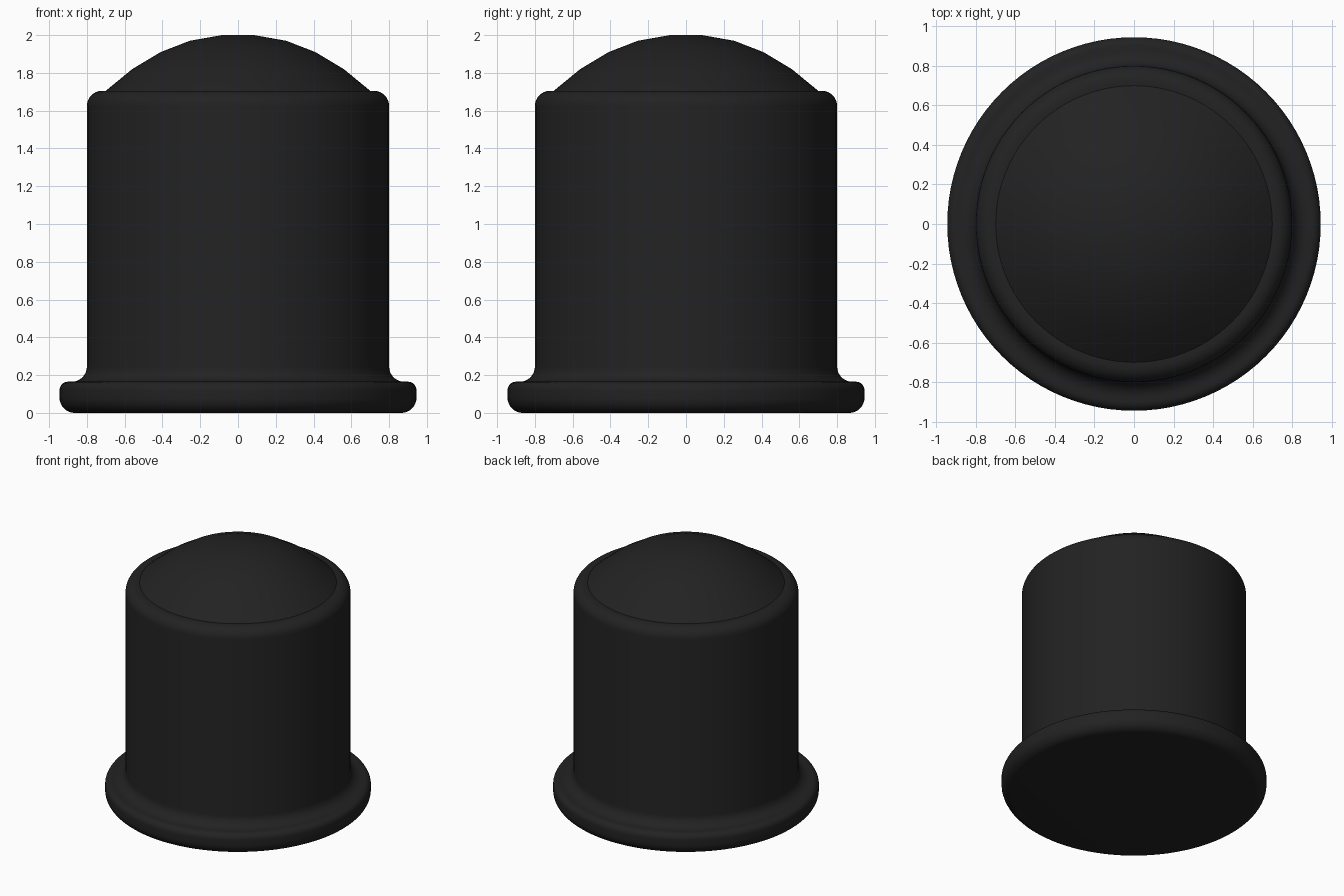
import bpy
import bmesh
from math import sin, cos, pi, radians

cube = bpy.data.objects.get("Cube")
if cube:
    bpy.data.objects.remove(cube, do_unlink=True)

SEGMENTS = 96

rubber = bpy.data.materials.new("matte black")
rubber.use_nodes = True
BLACK = (0.016, 0.016, 0.016, 1)
rubber.diffuse_color = BLACK
rubber.node_tree.nodes["Principled BSDF"].inputs["Base Color"].default_value = BLACK


def arc(cx, cz, rx, rz, start, end, steps=8):
    """Points of an elliptical corner, angles in degrees."""
    angles = [radians(start + (end - start) * i / steps) for i in range(steps + 1)]
    return [(cx + rx * cos(a), cz + rz * sin(a)) for a in angles]


def lathe(name, profile, sharp_angle):
    """Spin a radius/height profile around the z axis."""
    bm = bmesh.new()
    verts = [bm.verts.new((r, 0, z)) for r, z in profile]
    edges = [bm.edges.new(pair) for pair in zip(verts, verts[1:])]
    bmesh.ops.spin(bm, geom=verts + edges, cent=(0, 0, 0), axis=(0, 0, 1),
                   angle=2 * pi, steps=SEGMENTS, use_duplicate=False)
    bmesh.ops.remove_doubles(bm, verts=bm.verts, dist=0.0005)
    bmesh.ops.recalc_face_normals(bm, faces=bm.faces)
    mesh = bpy.data.meshes.new(name)
    bm.to_mesh(mesh)
    bm.free()
    mesh.materials.append(rubber)
    obj = bpy.data.objects.new(name, mesh)
    bpy.context.collection.objects.link(obj)
    bpy.ops.object.select_all(action="DESELECT")
    obj.select_set(True)
    bpy.context.view_layer.objects.active = obj
    bpy.ops.object.shade_smooth_by_angle(angle=radians(sharp_angle))
    return obj


# Flanged body: flat base, rounded rim, filleted neck, straight wall, rounded
# shoulder and the low faceted-profile dome
profile = [(0, 0)]
profile += arc(0.865, 0.08, 0.08, 0.08, -90, 0)
profile += arc(0.9, 0.12, 0.045, 0.045, 0, 90)
profile += arc(0.88, 0.245, 0.08, 0.08, 270, 180)
profile += arc(0.72, 1.625, 0.08, 0.08, 0, 90)
profile += [(0.7, 1.705), (0.56, 1.82), (0.41, 1.91), (0.255, 1.97),
            (0.085, 2.0), (0, 2.0)]
lathe("domed_cap", profile, 30)
